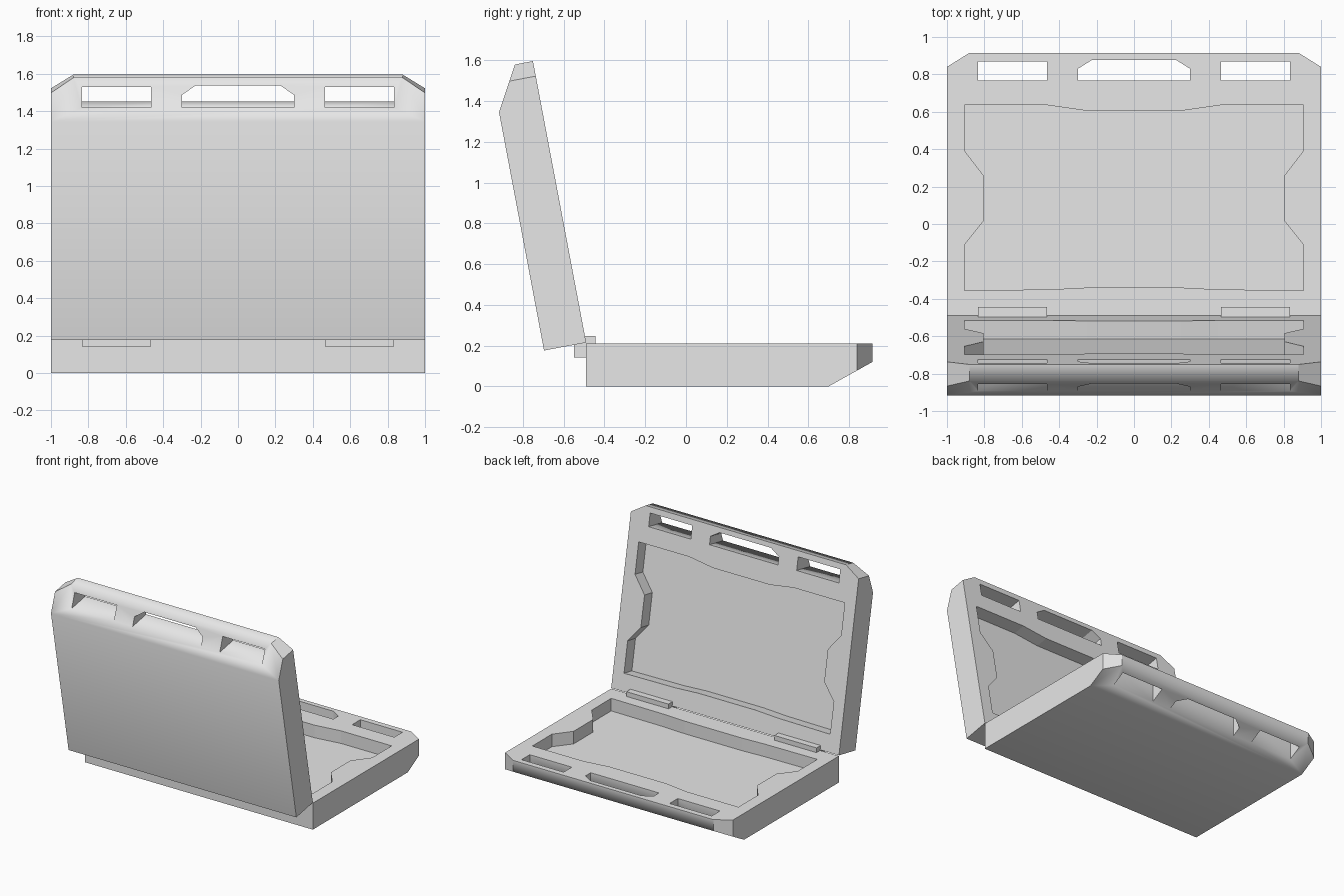
import bpy, bmesh, math
from mathutils import Matrix, Vector

if "Cube" in bpy.data.objects:
    bpy.data.objects.remove(bpy.data.objects["Cube"], do_unlink=True)

grey = bpy.data.materials.new("plain grey")
grey.use_nodes = True
grey.diffuse_color = (0.8, 0.8, 0.8, 1)
grey.node_tree.nodes["Principled BSDF"].inputs["Base Color"].default_value = (0.8, 0.8, 0.8, 1)

LENGTH, DEPTH = 1.405, 0.21     # shell size from hinge edge to handle edge, and thickness
HINGE_Y, TILT = -0.49, math.radians(10.7)


def make_object(name, bm):
    bmesh.ops.recalc_face_normals(bm, faces=bm.faces)
    mesh = bpy.data.meshes.new(name)
    bm.to_mesh(mesh)
    bm.free()
    mesh.materials.append(grey)
    obj = bpy.data.objects.new(name, mesh)
    bpy.context.collection.objects.link(obj)
    return obj


def prism(bm, points, offset):
    """Extrude a closed outline along the offset vector."""
    face = bm.faces.new([bm.verts.new(p) for p in points])
    result = bmesh.ops.extrude_face_region(bm, geom=[face])
    moved = [g for g in result["geom"] if isinstance(g, bmesh.types.BMVert)]
    bmesh.ops.translate(bm, verts=moved, vec=offset)


def mirrored(half):
    """Complete an outline from its +x half."""
    return half + [(-x, u) for x, u in reversed(half)]


# Shell space: x across, y from hinge to handle, z from inner face to outer face
def shell_body():
    bm = bmesh.new()
    side = [(0, 0), (LENGTH, 0), (LENGTH, 0.09), (1.19, DEPTH), (0, DEPTH)]
    prism(bm, [(-1, u, w) for u, w in side], (2, 0, 0))
    for s in (-1, 1):               # clipped handle corners
        cut = bmesh.ops.bisect_plane(bm, geom=bm.verts[:] + bm.edges[:] + bm.faces[:],
                                     plane_co=(s, 1.33, 0), plane_no=(s * 0.075, 0.12, 0),
                                     clear_outer=True)
        rim = [g for g in cut["geom_cut"] if isinstance(g, bmesh.types.BMEdge)]
        bmesh.ops.holes_fill(bm, edges=rim, sides=0)
    return bm


def shell_cutter():
    bm = bmesh.new()
    # Shaped tray recess
    tray = mirrored([(0.25, 0.15), (0.45, 0.14), (0.905, 0.135), (0.905, 0.38), (0.805, 0.505),
                     (0.805, 0.75), (0.905, 0.88), (0.905, 1.125), (0.46, 1.125), (0.25, 1.095)])
    prism(bm, [(x, u, -0.1) for x, u in tray], (0, 0, 0.2))
    # Middle handle opening and the two side openings
    handle = mirrored([(0.30, 1.257), (0.30, 1.32), (0.225, 1.367)])
    prism(bm, [(x, u, -0.1) for x, u in handle], (0, 0, 0.5))
    for s in (-1, 1):
        slot = [(0.465, 1.257), (0.835, 1.257), (0.835, 1.36), (0.465, 1.36)]
        prism(bm, [(s * x, u, -0.1) for x, u in slot], (0, 0, 0.5))
    return bm


def make_shell(name, matrix):
    obj = make_object(name, shell_body())
    cutter = make_object(name + "_cutter", shell_cutter())
    cutter.hide_render = True
    mod = obj.modifiers.new("openings", "BOOLEAN")
    mod.operation, mod.solver, mod.object = "DIFFERENCE", "EXACT", cutter
    evaluated = obj.evaluated_get(bpy.context.evaluated_depsgraph_get())
    bm = bmesh.new()
    bm.from_mesh(evaluated.to_mesh())
    obj.modifiers.clear()
    bpy.data.objects.remove(cutter, do_unlink=True)

    bm.transform(matrix)
    bmesh.ops.recalc_face_normals(bm, faces=bm.faces)
    # Soft shading only across the rounded handle edge
    for face in bm.faces:
        face.smooth = True
    for edge in bm.edges:
        angle = edge.calc_face_angle(math.pi)
        along = abs((edge.verts[1].co - edge.verts[0].co).normalized().x) > 0.99
        edge.smooth = angle < 0.03 or (along and angle < math.radians(65))
    bm.to_mesh(obj.data)
    bm.free()


def placement(u_axis, w_axis, origin):
    m = Matrix.Identity(4)
    for i, column in enumerate((Vector((1, 0, 0)), u_axis, w_axis, origin)):
        for row in range(3):
            m[row][i] = column[row]
    return m


# Base lies flat, lid stands open and leans back
sin_t, cos_t = math.sin(TILT), math.cos(TILT)
make_shell("base_shell", placement(Vector((0, 1, 0)), Vector((0, 0, -1)),
                                   Vector((0, HINGE_Y, DEPTH))))
make_shell("lid_shell", placement(Vector((0, -sin_t, cos_t)), Vector((0, -cos_t, -sin_t)),
                                  Vector((0, HINGE_Y, DEPTH + 0.005))))

# Hinge blocks
for side, s in (("left", 1), ("right", -1)):
    bm = bmesh.new()
    bmesh.ops.create_cube(bm, size=1, matrix=Matrix.Translation((s * 0.65, -0.497, 0.195))
                          @ Matrix.Diagonal((0.37, 0.105, 0.105, 1)))
    make_object(side + "_hinge", bm)
